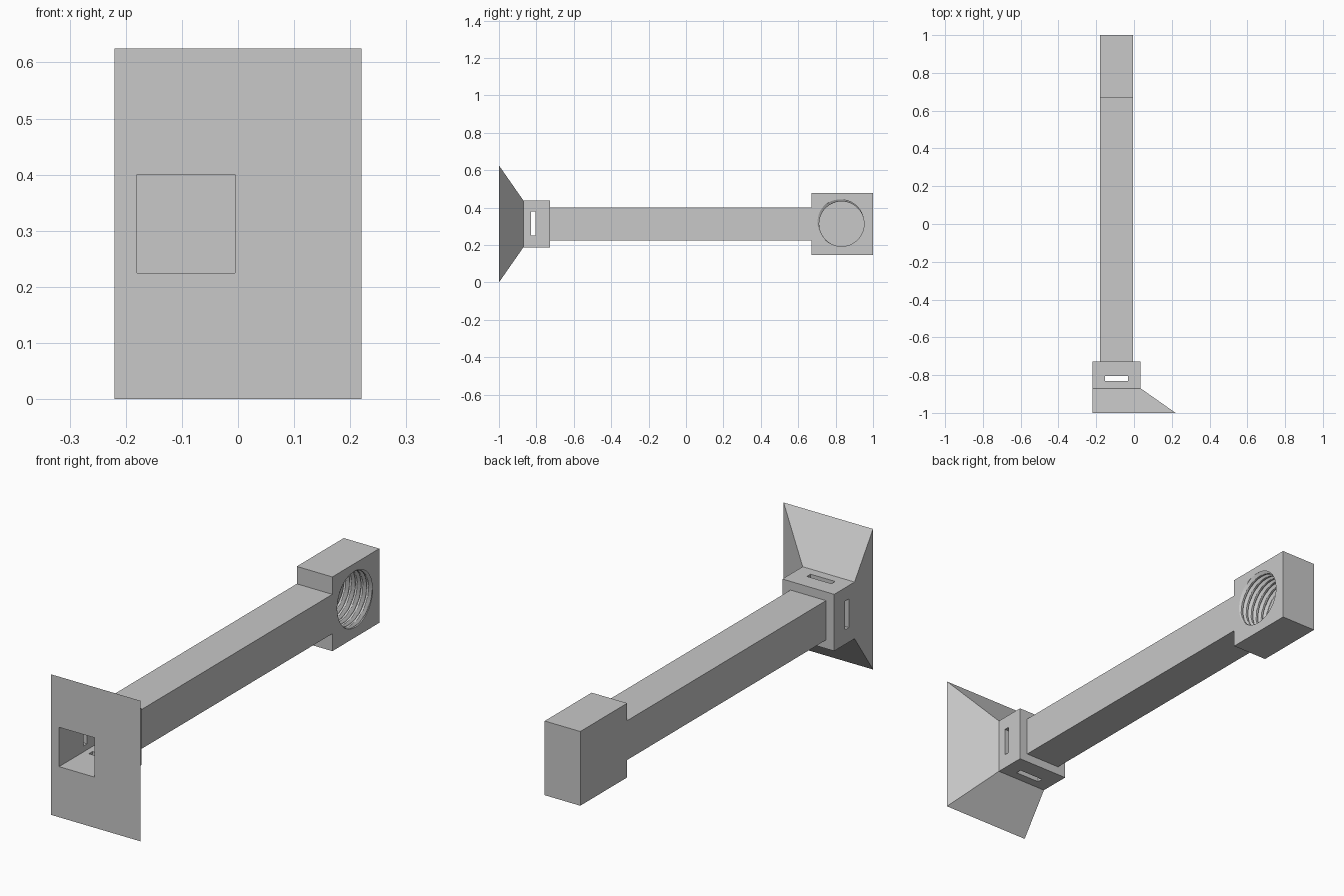
import bpy
import bmesh
from math import cos, sin, pi

if "Cube" in bpy.data.objects:
    bpy.data.objects.remove(bpy.data.objects["Cube"], do_unlink=True)

grey = bpy.data.materials.new("plain_grey")
grey.use_nodes = True
colour = (0.58, 0.58, 0.58, 1)
grey.diffuse_color = colour
grey.node_tree.nodes["Principled BSDF"].inputs["Base Color"].default_value = colour

ZC = 0.3125                        # height of the centre line
BAR_X = (-0.18, -0.005)            # width shared by bar, socket and end block
BAR_Z = (ZC - 0.0875, ZC + 0.0875)
COLLAR_X = (-0.22, 0.035)
COLLAR_Z = (ZC - 0.126, ZC + 0.126)
COLLAR_Y = (-0.87, -0.727)


def finish(name, bm):
    bmesh.ops.recalc_face_normals(bm, faces=bm.faces)
    mesh = bpy.data.meshes.new(name)
    bm.to_mesh(mesh)
    bm.free()
    mesh.materials.append(grey)
    obj = bpy.data.objects.new(name, mesh)
    bpy.context.collection.objects.link(obj)
    return obj


def loft(name, sections):
    """Solid skinned through rectangles given as (y, x range, z range)."""
    bm = bmesh.new()
    rings = []
    for y, (x0, x1), (z0, z1) in sections:
        rings.append([bm.verts.new((x, y, z))
                      for x, z in ((x0, z0), (x1, z0), (x1, z1), (x0, z1))])
    for a, b in zip(rings, rings[1:]):
        for i in range(4):
            j = (i + 1) % 4
            bm.faces.new((a[i], a[j], b[j], b[i]))
    bm.faces.new(rings[0])
    bm.faces.new(rings[-1])
    return finish(name, bm)


def box(name, x, y, z):
    return loft(name, [(y[0], x, z), (y[1], x, z)])


def cut(target, cutter):
    cutter.hide_render = True
    mod = target.modifiers.new("cut", "BOOLEAN")
    mod.operation = "DIFFERENCE"
    mod.solver = "EXACT"
    mod.object = cutter
    bpy.context.view_layer.objects.active = target
    bpy.ops.object.modifier_apply(modifier=mod.name)
    bpy.data.objects.remove(cutter, do_unlink=True)


def thread_cutter(y, x_floor, x_rim, radius, depth, pitch):
    """Plug with a helical ridge, lying along x."""
    bm = bmesh.new()
    segs, per_turn = 48, 14
    step = pitch / per_turn
    rows = int((x_rim + 0.02 - x_floor) / step) + 1
    rings = []
    for r in range(rows):
        x = x_floor + r * step
        ring = []
        for s in range(segs):
            a = 2 * pi * s / segs
            # distance, in turns, from the bottom of the groove
            d = ((x - x_rim) / pitch - (a / (2 * pi) - 0.36) + 0.5) % 1 - 0.5
            rad = radius + depth * max(0, 1 - abs(d) / 0.32)
            ring.append(bm.verts.new((x, y + rad * cos(a), ZC + rad * sin(a))))
        rings.append(ring)
    for a, b in zip(rings, rings[1:]):
        for i in range(segs):
            j = (i + 1) % segs
            bm.faces.new((a[i], a[j], b[j], b[i]))
    bm.faces.new(rings[0])
    bm.faces.new(rings[-1])
    bmesh.ops.triangulate(bm, faces=bm.faces[:])
    return finish("thread_cutter", bm)


# Flared front plate narrowing to a square collar
flare = loft("flared_collar", [
    (-1, (-0.22, 0.22), (0, 0.625)),
    (COLLAR_Y[0], COLLAR_X, COLLAR_Z),
    (COLLAR_Y[1], COLLAR_X, COLLAR_Z),
])

# Square socket, then slots through the collar walls
SLOT_Y = (-0.83, -0.804)
cut(flare, box("socket_cutter", BAR_X, (-1.1, -0.7), BAR_Z))
cut(flare, box("upright_slot_cutter", (-0.153, -0.032), SLOT_Y, (0.1, 0.5)))
cut(flare, box("side_slot_cutter", (-0.3, 0.1), SLOT_Y, (ZC - 0.061, ZC + 0.066)))

# Long square bar
box("bar", BAR_X, (COLLAR_Y[1], 0.67), BAR_Z)

# End block with a blind threaded hole
end = box("end_block", BAR_X, (0.67, 1), (ZC - 0.165, ZC + 0.165))
cut(end, thread_cutter(0.832, -0.155, BAR_X[1], 0.12, 0.016, 0.028))
